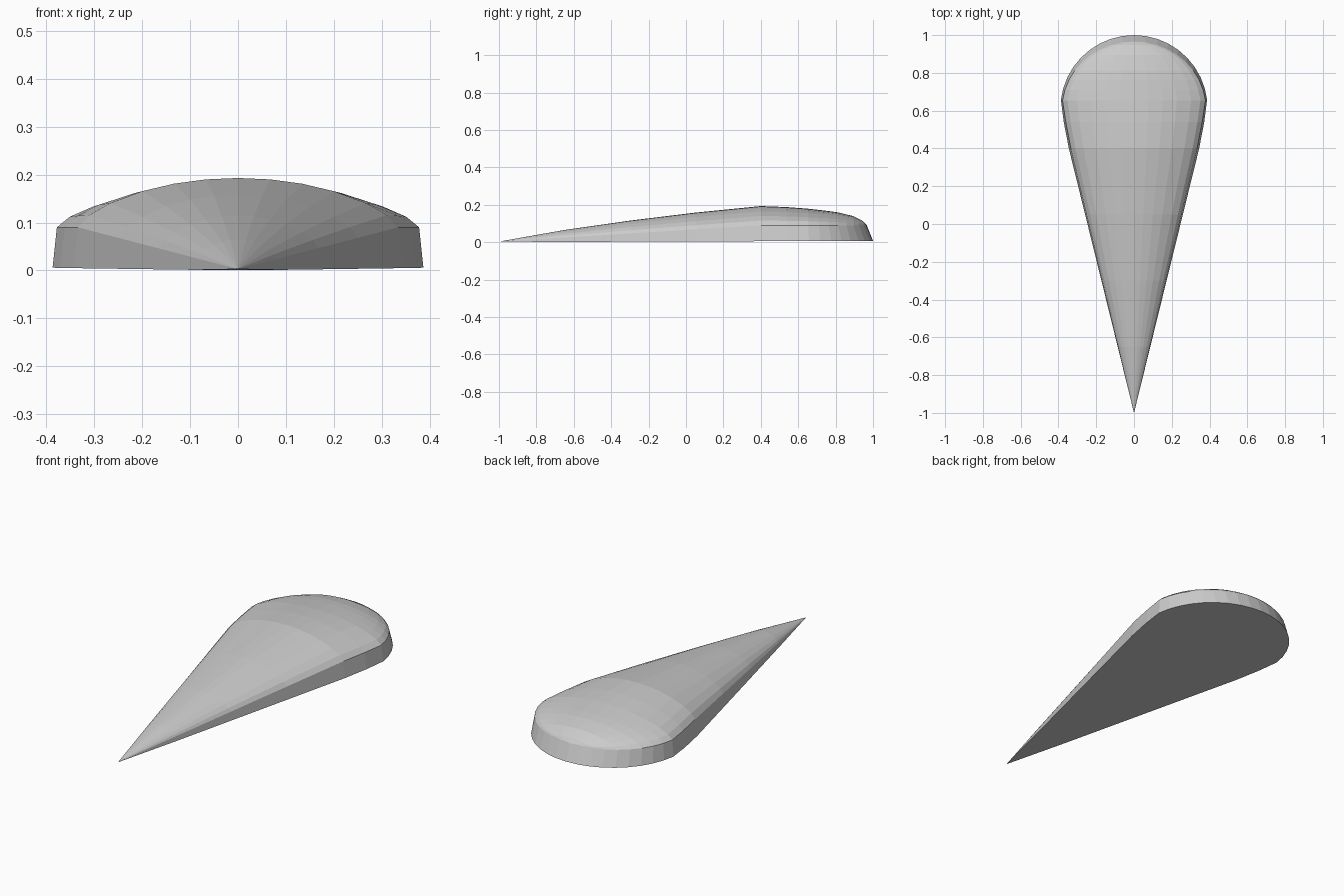
import bpy, bmesh
from math import sin, cos, radians

if "Cube" in bpy.data.objects:
    bpy.data.objects.remove(bpy.data.objects["Cube"])

# Crest height along the centre line (y, z)
CREST = [(-1, 0.003), (-0.65, 0.065), (-0.3, 0.115), (0.05, 0.158), (0.35, 0.195),
         (0.6, 0.185), (0.8, 0.162), (0.9, 0.138), (0.95, 0.11), (0.967, 0.09)]
# Positions across the dome, as a fraction of half width
HALF = [0.2, 0.4, 0.6, 0.8, 0.93, 1]
ACROSS = [-u for u in reversed(HALF)] + [0] + HALF


def crest(y):
    for (y0, z0), (y1, z1) in zip(CREST, CREST[1:]):
        if y <= y1:
            return z0 + (z1 - z0) * (y - y0) / (y1 - y0)
    return CREST[-1][1]


# Stations: base y, base half width, rim y, rim half width, rim height
stations = []
for y in (-1, -0.65, -0.3, 0.05, 0.4):
    k = (y + 1) / 1.4
    stations.append((y, 0.345 * k, y, 0.334 * k, 0.003 + 0.087 * k))
stations.append((0.54, 0.372, 0.54, 0.361, 0.09))
for i in range(10):
    a = radians(7 + 83 * i / 9)
    c = cos(a) if i < 9 else 0
    stations.append((0.61 + 0.39 * sin(a), 0.39 * c,
                     0.61 + 0.357 * sin(a), 0.381 * c, 0.09))

# Loft the base, side wall and dome through the stations
bm = bmesh.new()
rings = []
for by, bw, ry, rw, rz in stations:
    bz = 0.0035 * (by + 1)
    pts = [(-bw, by, bz)]
    for u in ACROSS:
        dome = (1 - u * u) ** 0.7
        pts.append((u * rw, ry, rz + (crest(ry) - rz) * dome))
    pts.append((bw, by, bz))
    rings.append([bm.verts.new(p) for p in pts])
for a, b in zip(rings, rings[1:]):
    n = len(a)
    for j in range(n):
        k = (j + 1) % n
        bm.faces.new((a[j], a[k], b[k], b[j]))

# Merge the pointed tip and the rounded end
bmesh.ops.remove_doubles(bm, verts=bm.verts, dist=0.0035)
bmesh.ops.recalc_face_normals(bm, faces=bm.faces)

mesh = bpy.data.meshes.new("teardrop_body")
bm.to_mesh(mesh)
bm.free()
body = bpy.data.objects.new("teardrop_body", mesh)
bpy.context.collection.objects.link(body)
